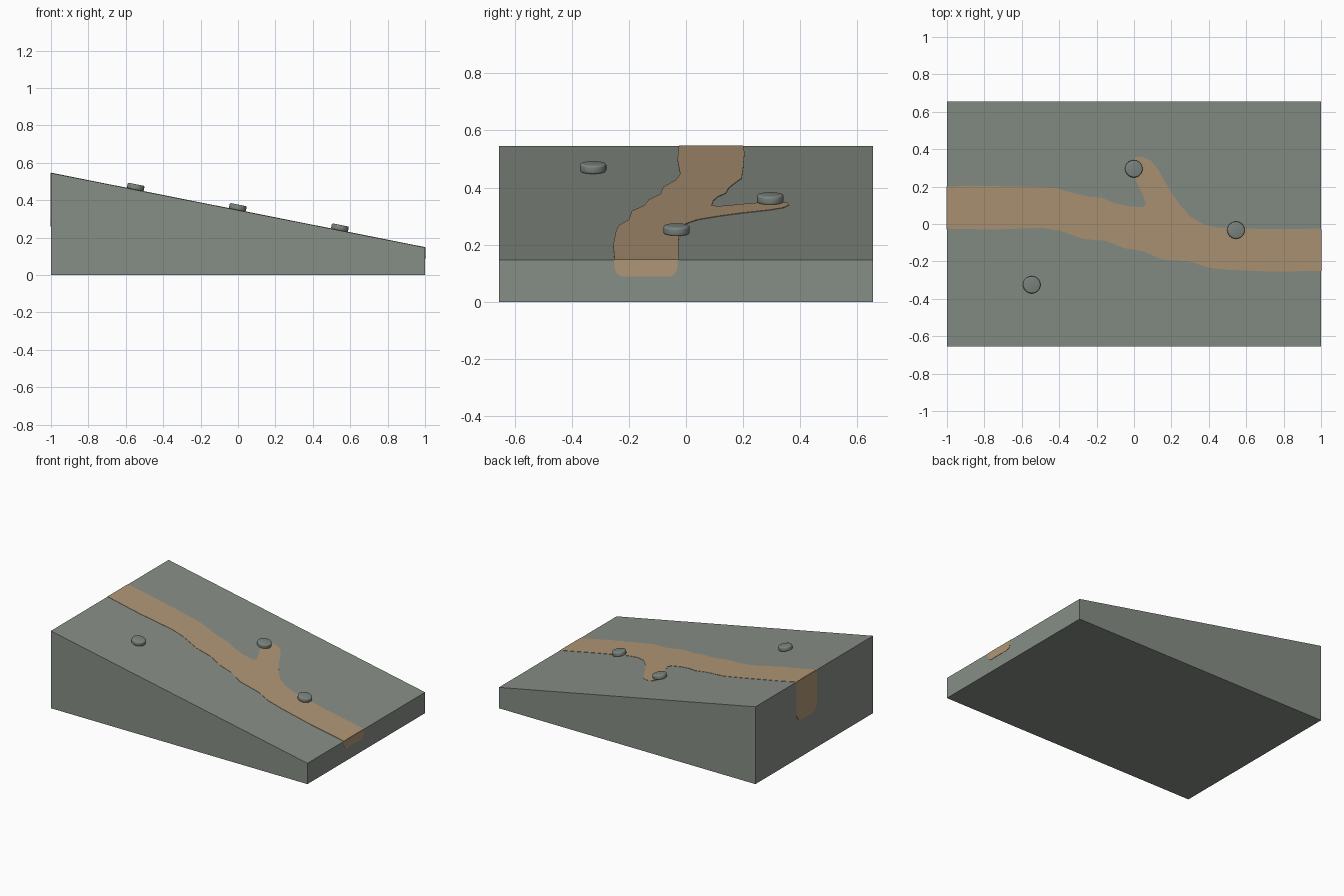
import bpy
import bmesh
import math
from mathutils import Matrix, Vector

cube = bpy.data.objects.get("Cube")
if cube:
    bpy.data.objects.remove(cube, do_unlink=True)

HALF_Y, HIGH, LOW = 0.655, 0.545, 0.147
TILT = math.atan((HIGH - LOW) / 2)


def material(name, rgb):
    mat = bpy.data.materials.new(name)
    mat.use_nodes = True
    mat.diffuse_color = (*rgb, 1)
    bsdf = mat.node_tree.nodes["Principled BSDF"]
    bsdf.inputs["Base Color"].default_value = (*rgb, 1)
    bsdf.inputs["Roughness"].default_value = 0.9
    return mat


stone = material("grey green stone", (0.24, 0.27, 0.24))
pebble_stone = material("pebble grey", (0.21, 0.24, 0.22))
sand = material("tan path", (0.43, 0.305, 0.18))


def add_object(name, bm, mat):
    bmesh.ops.recalc_face_normals(bm, faces=bm.faces)
    mesh = bpy.data.meshes.new(name)
    bm.to_mesh(mesh)
    bm.free()
    mesh.materials.append(mat)
    obj = bpy.data.objects.new(name, mesh)
    bpy.context.collection.objects.link(obj)
    return obj


def slope(x):
    return (HIGH + LOW) / 2 - x * (HIGH - LOW) / 2


def extrude_outline(name, points, offset, mat):
    """Close an outline and push it along offset into a solid."""
    bm = bmesh.new()
    face = bm.faces.new([bm.verts.new(p) for p in points])
    new = bmesh.ops.extrude_face_region(bm, geom=[face], use_keep_orig=True)
    moved = [v for v in new["geom"] if isinstance(v, bmesh.types.BMVert)]
    bmesh.ops.translate(bm, verts=moved, vec=offset)
    bmesh.ops.triangulate(bm, faces=[f for f in bm.faces if len(f.verts) > 4])
    return add_object(name, bm, mat)


# Sloping block
side = [(-1, 0), (1, 0), (1, LOW), (-1, HIGH)]
extrude_outline("sloping_block", [(x, -HALF_Y, z) for x, z in side],
                (0, 2 * HALF_Y, 0), stone)

# Winding path with a side branch, laid on the slope
upper = [(-1, .2), (-.88, .205), (-.6, .2), (-.43, .195), (-.34, .17),
         (-.26, .15), (-.17, .14), (-.1, .11), (-.03, .095), (.05, .09),
         (.065, .11), (.05, .15), (.01, .23), (-.01, .3), (0, .355),
         (.04, .36), (.09, .34), (.13, .29), (.18, .2), (.24, .11),
         (.3, .04), (.37, 0), (.45, -.02), (.7, -.027), (1, -.025)]
lower = [(1, -.25), (.75, -.255), (.5, -.245), (.4, -.235), (.3, -.2),
         (.15, -.19), (.05, -.145), (-.05, -.13), (-.15, -.09),
         (-.27, -.08), (-.4, -.035), (-.5, -.02), (-.75, -.03), (-1, -.025)]
extrude_outline("path", [(x, y, slope(x)) for x, y in upper + lower],
                (0, 0, 0.002), sand)


# Path spilling over both ends, with rounded lower corners
def spill(name, x, y0, y1, top, bottom, radius):
    points = [(x, y1, top), (x, y0, top)]
    for centre, start in ((y0 + radius, 180), (y1 - radius, 270)):
        for step in range(6):
            a = math.radians(start + step * 18)
            points.append((x, centre + radius * math.cos(a),
                           bottom + radius + radius * math.sin(a)))
    extrude_outline(name, points, (math.copysign(0.002, x), 0, 0), sand)


spill("path_low_end", 1, -.25, -.03, LOW, .088, .035)
spill("path_high_end", -1, -.03, .2, HIGH, .26, .06)

# Round flat pebbles resting on the slope
RADIUS, THICK = 0.046, 0.03
normal = Vector((math.sin(TILT), 0, math.cos(TILT)))
for i, (x, y) in enumerate([(-.55, -.325), (-.004, .295), (.542, -.033)]):
    bm = bmesh.new()
    bmesh.ops.create_cone(bm, cap_ends=True, segments=32, radius1=RADIUS,
                          radius2=RADIUS, depth=THICK)
    rims = [e for e in bm.edges if abs(e.verts[0].co.z - e.verts[1].co.z) < 1e-5]
    bmesh.ops.bevel(bm, geom=rims, offset=0.007, segments=3, profile=0.5,
                    affect='EDGES')
    centre = Vector((x, y, slope(x))) + normal * THICK / 2
    bm.transform(Matrix.Translation(centre) @ Matrix.Rotation(TILT, 4, 'Y'))
    pebble = add_object(f"pebble_{i + 1}", bm, pebble_stone)
    bpy.ops.object.select_all(action='DESELECT')
    pebble.select_set(True)
    bpy.context.view_layer.objects.active = pebble
    bpy.ops.object.shade_smooth_by_angle(angle=math.radians(35))
